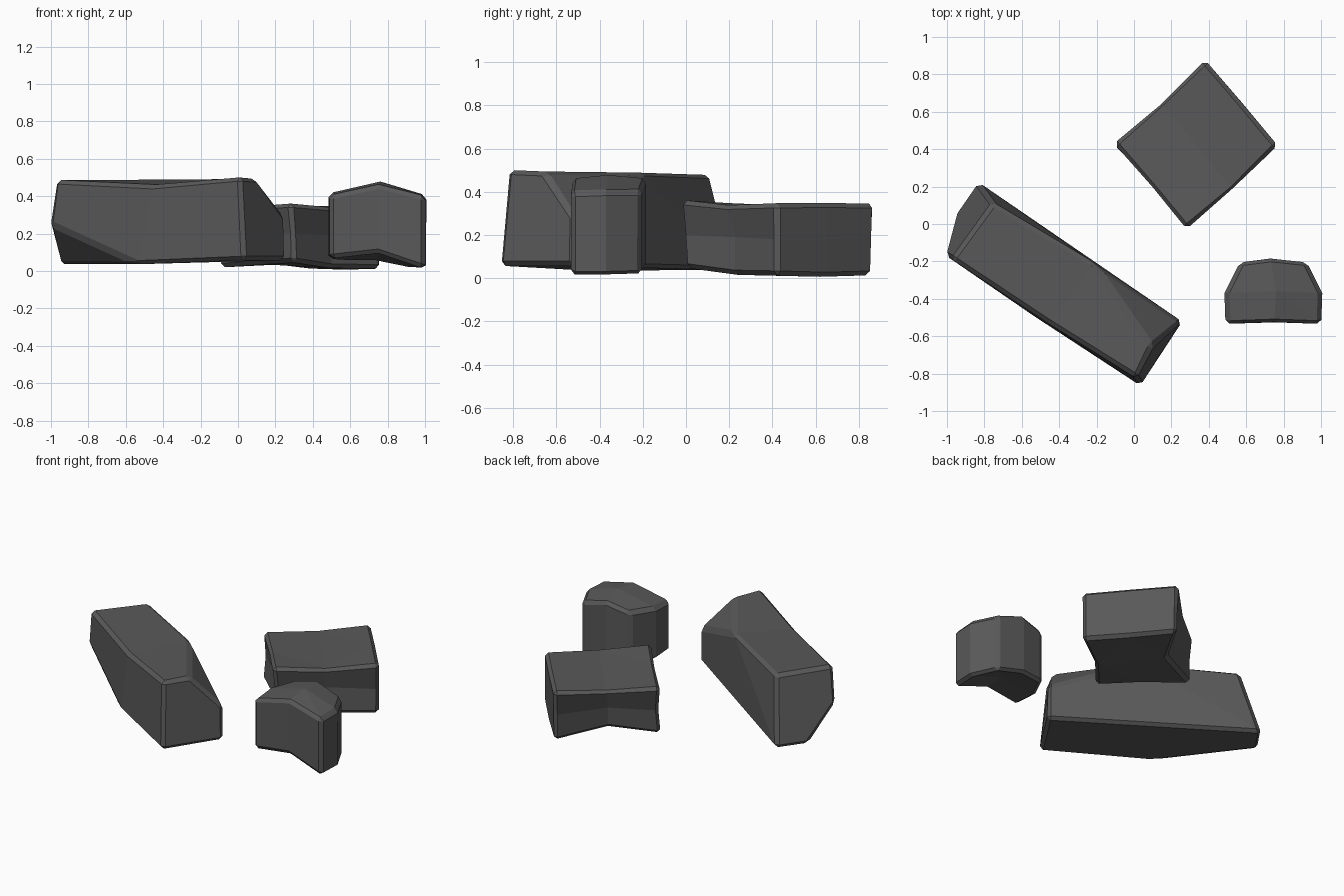
import bpy, bmesh
from mathutils import Vector

if "Cube" in bpy.data.objects:
    bpy.data.objects.remove(bpy.data.objects["Cube"])

stone = bpy.data.materials.new("dark grey stone")
stone.diffuse_color = (0.1, 0.1, 0.1, 1)
stone.use_nodes = True
stone.node_tree.nodes["Principled BSDF"].inputs["Base Color"].default_value = stone.diffuse_color


def make_rock(name, verts, faces, bevel=0.022):
    """Flat-shaded faceted stone with narrow worn edges."""
    verts = [Vector(v) for v in verts]
    mid = sum(verts, Vector()) / len(verts)
    bm = bmesh.new()
    vs = [bm.verts.new(v + (v - mid).normalized() * 0.008) for v in verts]
    for f in faces:
        bm.faces.new([vs[i] for i in f])
    bmesh.ops.recalc_face_normals(bm, faces=bm.faces[:])
    me = bpy.data.meshes.new(name)
    bm.to_mesh(me)
    bm.free()
    me.materials.append(stone)
    ob = bpy.data.objects.new(name, me)
    bpy.context.collection.objects.link(ob)
    mod = ob.modifiers.new("worn edges", "BEVEL")
    mod.width = bevel
    mod.segments = 1
    mod.limit_method = 'ANGLE'
    mod.angle_limit = 0.65
    return ob


def ring_sides(n, rings):
    """Side quads joining stacked rings of n points."""
    return [(r * n + i, r * n + (i + 1) % n, (r + 1) * n + (i + 1) % n, (r + 1) * n + i)
            for r in range(rings - 1) for i in range(n)]


# Long stone with a cut corner, sloped end and undercut
make_rock("long_rock", [
    (-.83, .22, .04), (-.95, .05, .04), (-.53, -.49, .04), (.03, -.86, .06), (.25, -.52, .06),
    (-1, -.17, .25), (.25, -.52, .285),
    (-.97, -.19, .485), (-.75, .11, .475), (-.22, -.21, .485), (.09, -.65, .49),
    (.01, -.82, .50), (-.45, -.53, .455)],
    [(0, 4, 3, 2, 1), (8, 0, 1, 5, 7), (7, 5, 2, 12), (12, 2, 3, 11), (5, 1, 2),
     (11, 3, 4, 6, 10), (10, 6, 9), (8, 9, 0), (9, 6, 4, 0),
     (7, 12, 9, 8), (12, 11, 10, 9)])

# Square stone, pinched on opposite sides (bottom, waist and top rings)
bottom = [(.30, 0, .05), (.50, .23, .02), (.76, .42, .015), (.57, .645, .01),
          (.38, .86, .015), (.20, .55, .04), (-.10, .42, .02), (.12, .21, .04)]
waist = [(.295, -.01, .2), (.48, .235, .19), (.76, .42, .18), (.57, .645, .18),
         (.38, .865, .19), (.19, .57, .18), (-.09, .43, .18), (.13, .22, .2)]
top = [(.28, -.02, .36), (.53, .19, .335), (.76, .42, .345), (.57, .645, .345),
       (.38, .87, .345), (.145, .645, .325), (-.10, .43, .335), (.10, .20, .345)]
caps = [(7, 0, 1), (7, 1, 5, 6), (1, 2, 3), (1, 3, 5), (3, 4, 5)]
make_rock("square_rock", bottom + waist + top,
          ring_sides(8, 3) + caps + [tuple(i + 16 for i in c) for c in caps])

# Small rounded stone with an arched underside
plan = [(.495, -.53, .40, .07), (.75, -.52, .455, .10), (.995, -.53, .395, .015),
        (1, -.37, .40, .015), (.92, -.21, .40, .02), (.73, -.19, .455, .06),
        (.57, -.21, .42, .06), (.49, -.37, .41, .065)]
low = [(x, y, b) for x, y, t, b in plan] + [(x, y, t) for x, y, t, b in plan]
low += [(.76, -.36, .10), (.76, -.36, .47)]
fans = [(i, (i + 1) % 8, 16) for i in range(8)] + [(8 + i, 8 + (i + 1) % 8, 17) for i in range(8)]
make_rock("small_rock", low, ring_sides(8, 2) + fans)
